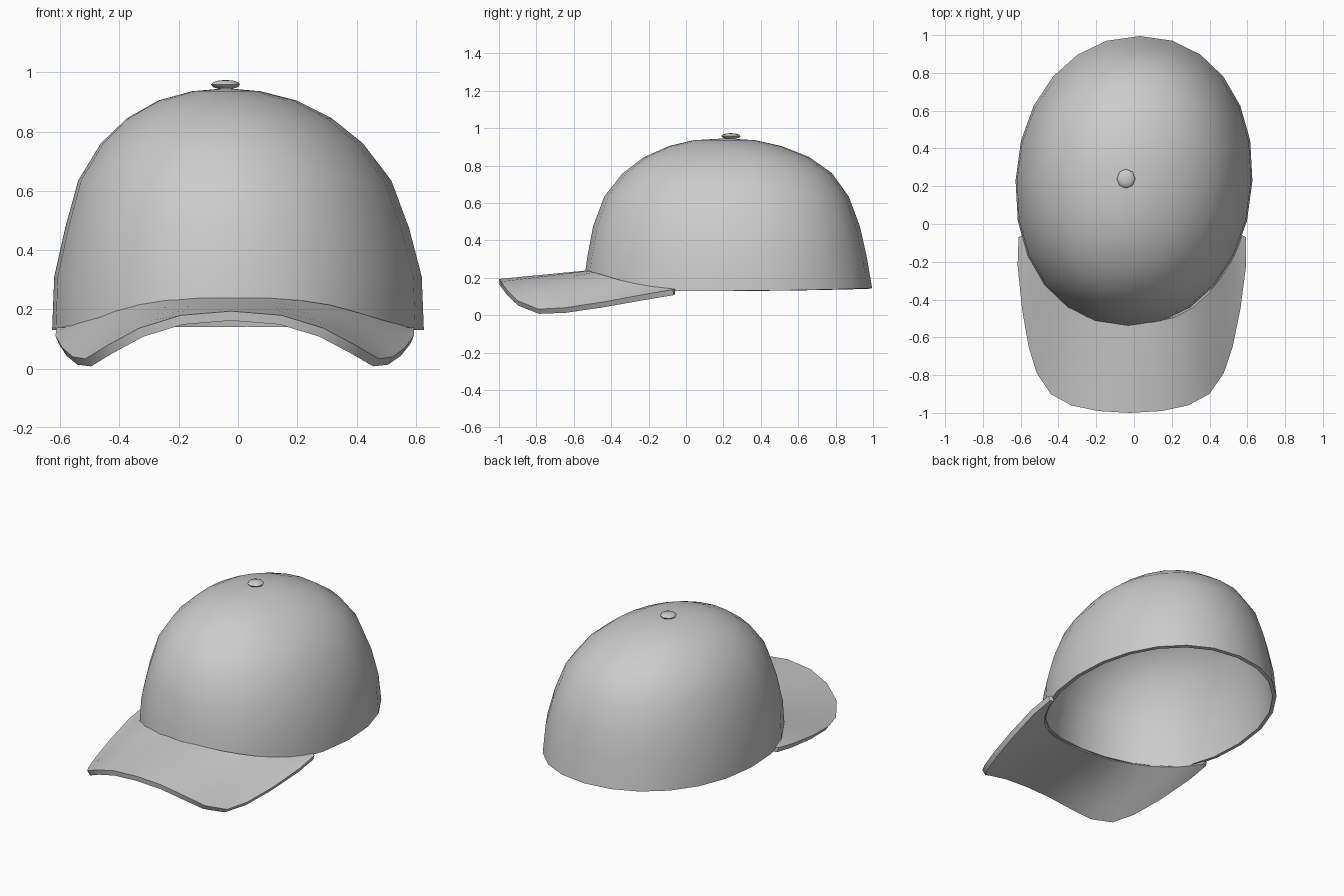
import bpy, math

if "Cube" in bpy.data.objects:
    bpy.data.objects.remove(bpy.data.objects["Cube"])


def make_object(name, verts, faces, thickness=0.0, angle=40):
    mesh = bpy.data.meshes.new(name)
    mesh.from_pydata(verts, [], faces)
    mesh.update()
    obj = bpy.data.objects.new(name, mesh)
    bpy.context.collection.objects.link(obj)
    bpy.ops.object.select_all(action='DESELECT')
    obj.select_set(True)
    bpy.context.view_layer.objects.active = obj
    if thickness:
        mod = obj.modifiers.new("thickness", 'SOLIDIFY')
        mod.thickness = thickness
        mod.offset = -1
        bpy.ops.object.modifier_apply(modifier=mod.name)
    bpy.ops.object.shade_smooth_by_angle(angle=math.radians(angle))
    return obj


# Crown: stacked egg-shaped rings (height, front y, back y, half width)
LEVELS = [(0.135, -0.540, 0.995, 0.627), (0.31, -0.528, 0.967, 0.620),
          (0.475, -0.497, 0.930, 0.580), (0.635, -0.437, 0.870, 0.528),
          (0.76, -0.338, 0.780, 0.442), (0.845, -0.225, 0.660, 0.345),
          (0.905, -0.090, 0.510, 0.232), (0.936, 0.040, 0.370, 0.115)]
SIDES = 24


def superpower(v, e):
    return math.copysign(abs(v) ** e, v)


verts, faces = [], []
for level, (z, front, back, half) in enumerate(LEVELS):
    shift = -0.04 * max(0, (z - 0.3) / 0.64) ** 2
    mid = 0.23
    for k in range(SIDES):
        a = 2 * math.pi * k / SIDES
        c, s = superpower(math.cos(a), 0.95), superpower(math.sin(a), 0.95)
        y = mid + s * ((back - mid) if s > 0 else (mid - front))
        x = half * c + shift + 0.04 * (y - mid)
        h = z
        if level == 0:  # the rim rises where the brim is sewn on
            h = 0.131 + 0.014 * max(0, s) ** 2
            if y < 0:
                h = max(h, 0.113 + 0.105 * (-y / 0.535) ** 1.6)
        verts.append((x, y, h))
for i in range(len(LEVELS) - 1):
    for k in range(SIDES):
        n = (k + 1) % SIDES
        faces.append((i * SIDES + k, i * SIDES + n,
                      (i + 1) * SIDES + n, (i + 1) * SIDES + k))
apex = len(verts)
verts.append((-0.04, 0.21, 0.946))
last = (len(LEVELS) - 1) * SIDES
faces += [(last + k, last + (k + 1) % SIDES, apex) for k in range(SIDES)]
make_object("crown", verts, faces, 0.022)

# Brim: surface between the crown seam and the outer edge, mirrored in x
INNER = [(0, -0.527, 0.24), (0.12, -0.52, 0.238), (0.23, -0.494, 0.23),
         (0.325, -0.443, 0.215), (0.405, -0.37, 0.193), (0.473, -0.285, 0.172),
         (0.523, -0.205, 0.157), (0.562, -0.12, 0.147), (0.582, -0.06, 0.140)]
OUTER = [(0, -1.0, 0.194), (0.17, -0.99, 0.18), (0.31, -0.96, 0.137),
         (0.42, -0.90, 0.078), (0.495, -0.79, 0.033), (0.54, -0.65, 0.04),
         (0.578, -0.45, 0.07), (0.605, -0.22, 0.112), (0.602, -0.07, 0.138)]
STEPS = 4


def both_sides(points):
    return [(-x, y, z) for x, y, z in reversed(points[1:])] + points


verts, faces = [], []
for p, q in zip(both_sides(INNER), both_sides(OUTER)):
    for j in range(STEPS + 1):
        t = j / STEPS
        x, y, z = (a + (b - a) * t for a, b in zip(p, q))
        verts.append((x + 0.015 * y - 0.008, y, z))
row = STEPS + 1
for i in range(2 * len(INNER) - 2):
    for j in range(STEPS):
        a = i * row + j
        faces.append((a, a + 1, a + row + 1, a + row))
make_object("brim", verts, faces, 0.032)

# Top button: small flattened eight-sided ball
bpy.ops.mesh.primitive_uv_sphere_add(segments=8, ring_count=6, radius=1,
                                     location=(-0.042, 0.24, 0.958))
button = bpy.context.object
button.name = "top_button"
button.scale = (0.049, 0.051, 0.016)
bpy.ops.object.transform_apply(location=False, rotation=False, scale=True)
bpy.ops.object.shade_smooth_by_angle(angle=math.radians(60))
